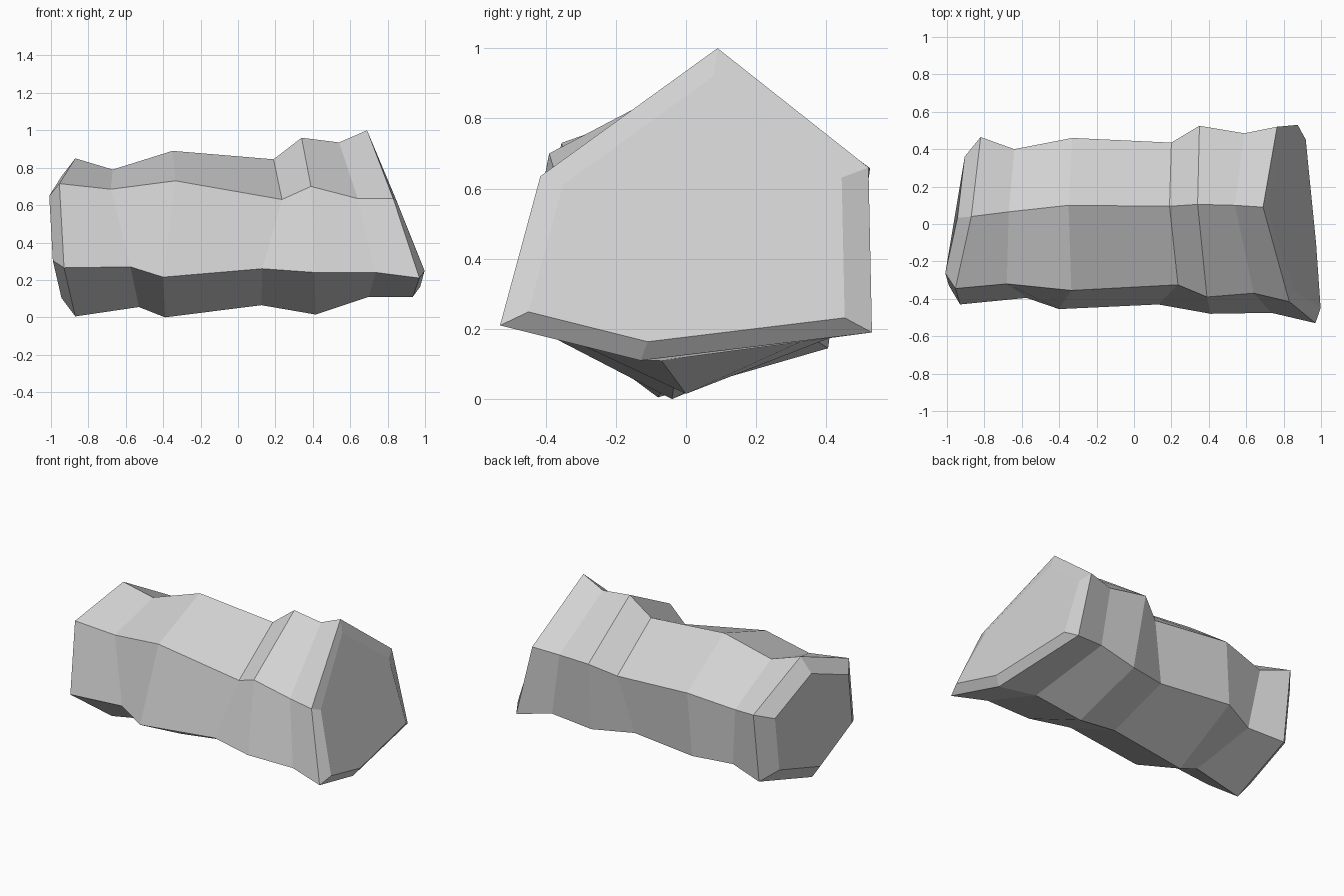
import bpy, bmesh
from mathutils import Vector

if "Cube" in bpy.data.objects:
    bpy.data.objects.remove(bpy.data.objects["Cube"])

# Six long edges of the rough stone bar, each running from the left end to the right end
EDGES = {
    "top": [(-.87, .04, .85), (-.67, .065, .79), (-.35, .10, .89), (.19, .095, .845),
            (.34, .105, .96), (.54, .10, .935), (.69, .09, 1.0)],
    "front_upper": [(-.955, -.345, .715), (-.68, -.32, .685), (-.335, -.355, .73), (.235, -.325, .63),
                    (.39, -.39, .70), (.64, -.37, .635), (.83, -.415, .635)],
    "front_lower": [(-.93, -.43, .265), (-.575, -.395, .27), (-.40, -.455, .215), (.13, -.43, .26),
                    (.41, -.48, .24), (.735, -.475, .24), (.97, -.53, .21)],
    "bottom": [(-.87, -.08, .005), (-.53, -.05, .055), (-.39, -.04, 0), (.125, -.03, .065),
               (.415, 0, .015), (.70, -.07, .11), (.935, -.13, .11)],
    "back_lower": [(-.82, .405, .145), (-.59, .35, .18), (-.36, .45, .21), (.11, .38, .21),
                   (.38, .45, .19), (.65, .475, .23), (.875, .53, .19)],
    "back_upper": [(-.82, .465, .61), (-.64, .40, .573), (-.33, .46, .624), (.20, .435, .585),
                   (.35, .525, .658), (.59, .485, .64), (.765, .52, .66)],
}


def end_ring(ring, shrink, push):
    """Bevelled end: the ring shrunk towards its middle and pushed outwards."""
    mid = sum(ring, Vector()) / len(ring)
    out = []
    for p in ring:
        q = mid.lerp(p, shrink)
        q.x += push(q.z)
        out.append(q)
    return out


rings = [[Vector(p) for p in ring] for ring in zip(*EDGES.values())]
left = end_ring(rings[0], .77, lambda z: -.072)
right = end_ring(rings[-1], .85, lambda z: .05 - .07 * (z - .2))
rings = [left] + rings + [right]

# Join neighbouring rings with faces and close both ends
bm = bmesh.new()
loops = [[bm.verts.new(p) for p in ring] for ring in rings]
for a, b in zip(loops, loops[1:]):
    for i in range(6):
        j = (i + 1) % 6
        bm.faces.new((a[i], a[j], b[j], b[i]))
bm.faces.new(loops[0])
bm.faces.new(loops[-1])
bmesh.ops.recalc_face_normals(bm, faces=bm.faces)

mesh = bpy.data.meshes.new("stone_bar")
bm.to_mesh(mesh)
bm.free()

# Plain pale stone
stone = bpy.data.materials.new("light_grey")
stone.diffuse_color = (.65, .65, .65, 1)
stone.use_nodes = True
stone.node_tree.nodes["Principled BSDF"].inputs["Base Color"].default_value = stone.diffuse_color
mesh.materials.append(stone)
bpy.context.collection.objects.link(bpy.data.objects.new("stone_bar", mesh))
